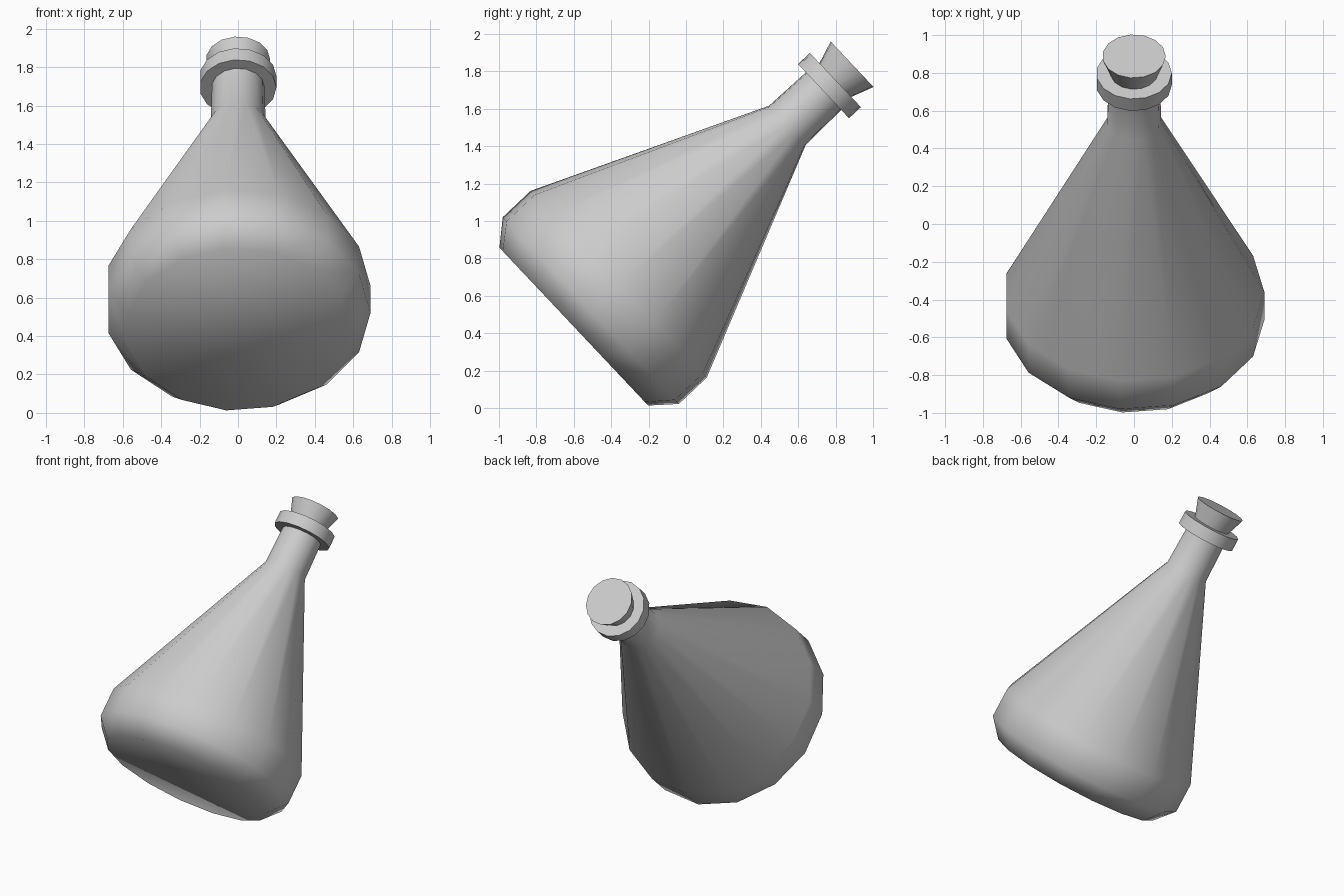
import bpy, bmesh, math
from mathutils import Matrix, Vector

cube = bpy.data.objects.get("Cube")
if cube:
    bpy.data.objects.remove(cube, do_unlink=True)

SIDES = 15
# The flask leans back: its axis runs from the base centre toward +y and +z
PLACE = Matrix.Translation(Vector((0, -0.60, 0.435))) @ Matrix.Rotation(math.radians(-46.7), 4, 'X')

grey = bpy.data.materials.new("plain grey")
grey.use_nodes = True
grey.diffuse_color = (0.6, 0.6, 0.6, 1)
grey.node_tree.nodes["Principled BSDF"].inputs["Base Color"].default_value = (0.6, 0.6, 0.6, 1)


def turned_part(name, profile):
    """Closed solid of revolution from (radius, height) pairs along the flask axis."""
    bm = bmesh.new()
    rings = []
    for radius, height in profile:
        ring = []
        for k in range(SIDES):
            a = math.tau * k / SIDES
            ring.append(bm.verts.new((radius * math.cos(a), radius * math.sin(a), height)))
        rings.append(ring)
    for low, high in zip(rings, rings[1:]):
        for k in range(SIDES):
            n = (k + 1) % SIDES
            bm.faces.new((low[k], low[n], high[n], high[k]))
    bm.faces.new(rings[0][::-1])
    bm.faces.new(rings[-1])
    bm.transform(PLACE)
    bmesh.ops.recalc_face_normals(bm, faces=bm.faces)
    mesh = bpy.data.meshes.new(name)
    bm.to_mesh(mesh)
    bm.free()
    mesh.materials.append(grey)
    obj = bpy.data.objects.new(name, mesh)
    bpy.context.collection.objects.link(obj)
    bpy.ops.object.select_all(action='DESELECT')
    obj.select_set(True)
    bpy.context.view_layer.objects.active = obj
    bpy.ops.object.shade_smooth_by_angle(angle=math.radians(55))
    return obj


# Conical flask with chamfered base, shoulder and straight neck
turned_part("flask_body", [(0.583, 0), (0.69, 0.125), (0.69, 0.33), (0.144, 1.57), (0.138, 1.86)])
# Raised ring around the mouth
turned_part("neck_collar", [(0.20, 1.835), (0.20, 1.922)])
# Tapered stopper
turned_part("cork", [(0.11, 1.88), (0.168, 2.045)])
